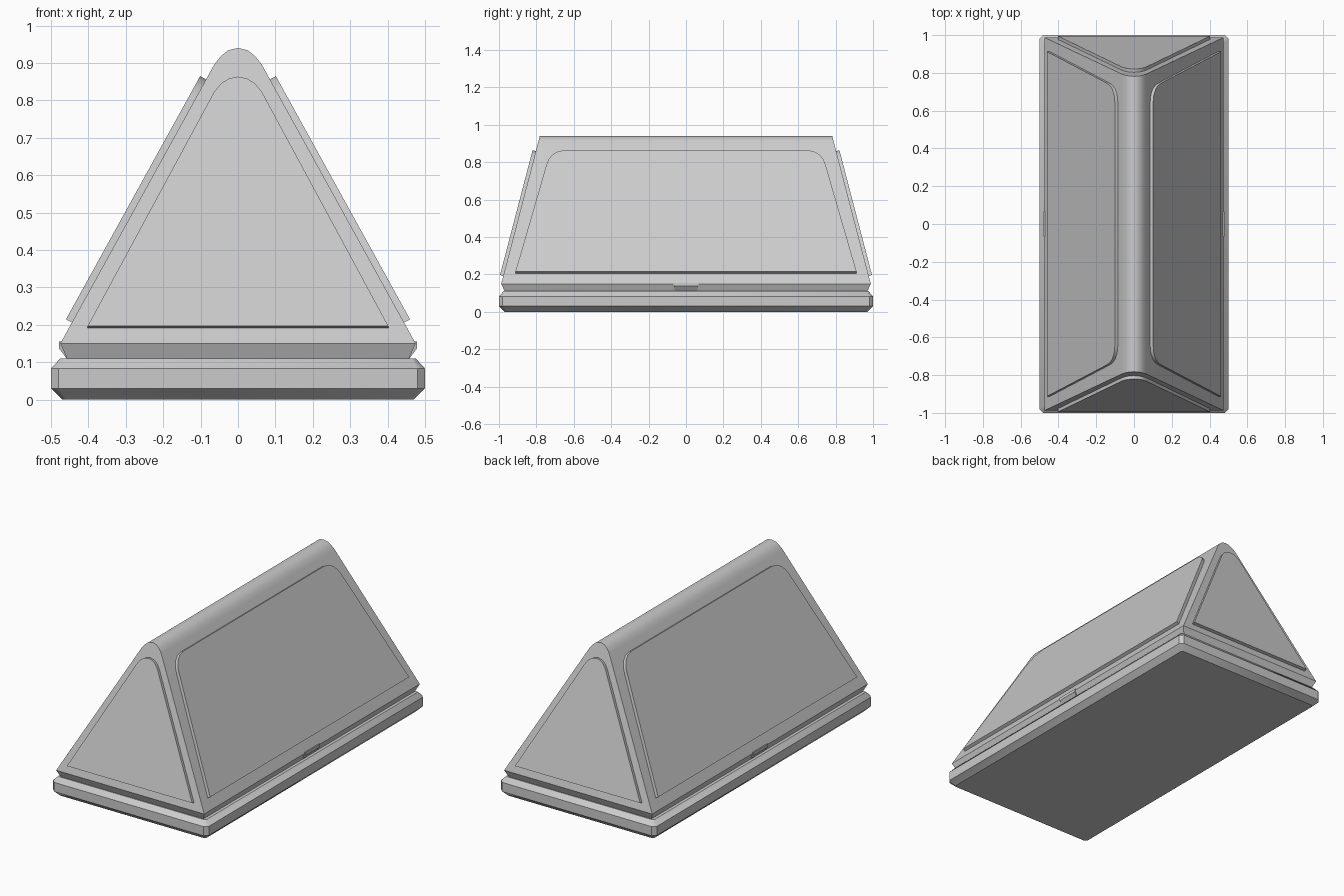
import bpy, bmesh, math
from mathutils import Vector

if "Cube" in bpy.data.objects:
    bpy.data.objects.remove(bpy.data.objects["Cube"])

grey = bpy.data.materials.new("plain_grey")
grey.diffuse_color = (0.6, 0.6, 0.6, 1)
grey.use_nodes = True
grey.node_tree.nodes["Principled BSDF"].inputs["Base Color"].default_value = grey.diffuse_color


def finish(name, bm):
    """Turn a bmesh into a named object with sharp-aware smooth shading."""
    bmesh.ops.recalc_face_normals(bm, faces=bm.faces)
    mesh = bpy.data.meshes.new(name)
    bm.to_mesh(mesh)
    bm.free()
    mesh.materials.append(grey)
    obj = bpy.data.objects.new(name, mesh)
    bpy.context.collection.objects.link(obj)
    bpy.ops.object.select_all(action='DESELECT')
    obj.select_set(True)
    bpy.context.view_layer.objects.active = obj
    bpy.ops.object.shade_smooth_by_angle(angle=math.radians(32))
    return obj


def loft(name, rings):
    """Bridge closed rings of equal length and cap both ends."""
    bm = bmesh.new()
    loops = [[bm.verts.new(p) for p in ring] for ring in rings]
    n = len(loops[0])
    for a, b in zip(loops, loops[1:]):
        for i in range(n):
            j = (i + 1) % n
            bm.faces.new((a[i], a[j], b[j], b[i]))
    bm.faces.new(loops[0][::-1])
    bm.faces.new(loops[-1])
    return finish(name, bm)


def cut_rect(hx, hy, z, c):
    """Rectangle ring with small cut corners."""
    return [(sx * x, sy * y, z) for sx, sy, x, y in (
        (1, -1, hx, hy - c), (1, 1, hx, hy - c), (1, 1, hx - c, hy), (-1, 1, hx - c, hy),
        (-1, 1, hx, hy - c), (-1, -1, hx, hy - c), (-1, -1, hx - c, hy), (1, -1, hx - c, hy))]


# Sloping planes of the lid
def side_x(z):
    return 0.475 - (z - 0.15) * 0.411 / 0.745


def end_y(z):
    return 0.988 - (z - 0.15) * 0.206 / 0.79


def mirrored(half):
    """Mirror a half outline, listed bottom to top, into a closed one."""
    return half + [(-u, z) for u, z in reversed(half) if u > 0]


# Base slab with bevelled rims
loft("base", [cut_rect(0.47, 0.97, 0, 0.012), cut_rect(0.5, 1.0, 0.03, 0.02),
              cut_rect(0.5, 1.0, 0.083, 0.02), cut_rect(0.475, 0.975, 0.11, 0.012)])

# Undercut skirt between base and lid
loft("lid_skirt", [[(sx * hx, sy * hy, z) for sx, sy in ((1, -1), (1, 1), (-1, 1), (-1, -1))]
                   for hx, hy, z in ((0.455, 0.968, 0.105), (0.475, 0.988, 0.15))])

# Ridged lid with leaning ends
section = mirrored([(0.475, 0.15), (0.064, 0.895), (0.047, 0.917), (0.026, 0.934), (0, 0.94)])
loft("lid", [[(x, s * end_y(z), z) for x, z in section] for s in (-1, 1)])

# Raised panels on the two slopes and two ends
side_outline = mirrored([(0.912, 0.206), (0.745, 0.781), (0.735, 0.806), (0.715, 0.831),
                         (0.685, 0.849), (0.645, 0.856)])
end_outline = mirrored([(0.402, 0.192), (0.064, 0.818), (0.045, 0.841), (0.024, 0.854), (0, 0.859)])
side_normal = Vector((0.745, 0, 0.411)).normalized()
end_normal = Vector((0, 0.79, 0.206)).normalized()
for s, side, end in ((1, "right", "back"), (-1, "left", "front")):
    n = Vector((s * side_normal.x, 0, side_normal.z))
    loft(side + "_panel", [[Vector((s * side_x(z), y, z)) + n * d for y, z in side_outline]
                           for d in (-0.004, 0.018)])
    n = Vector((0, s * end_normal.y, end_normal.z))
    loft(end + "_panel", [[Vector((x, s * end_y(z), z)) + n * d for x, z in end_outline]
                          for d in (-0.004, 0.018)])

    # Latch tab filling the groove
    tab = [(0.44, 0.108), (0.457, 0.108), (0.479, 0.138), (0.479, 0.155), (0.44, 0.155)]
    loft(side + "_latch", [[(s * x, e * (0.06 + (z - 0.108) * 0.15), z) for x, z in tab]
                           for e in (-1, 1)])
